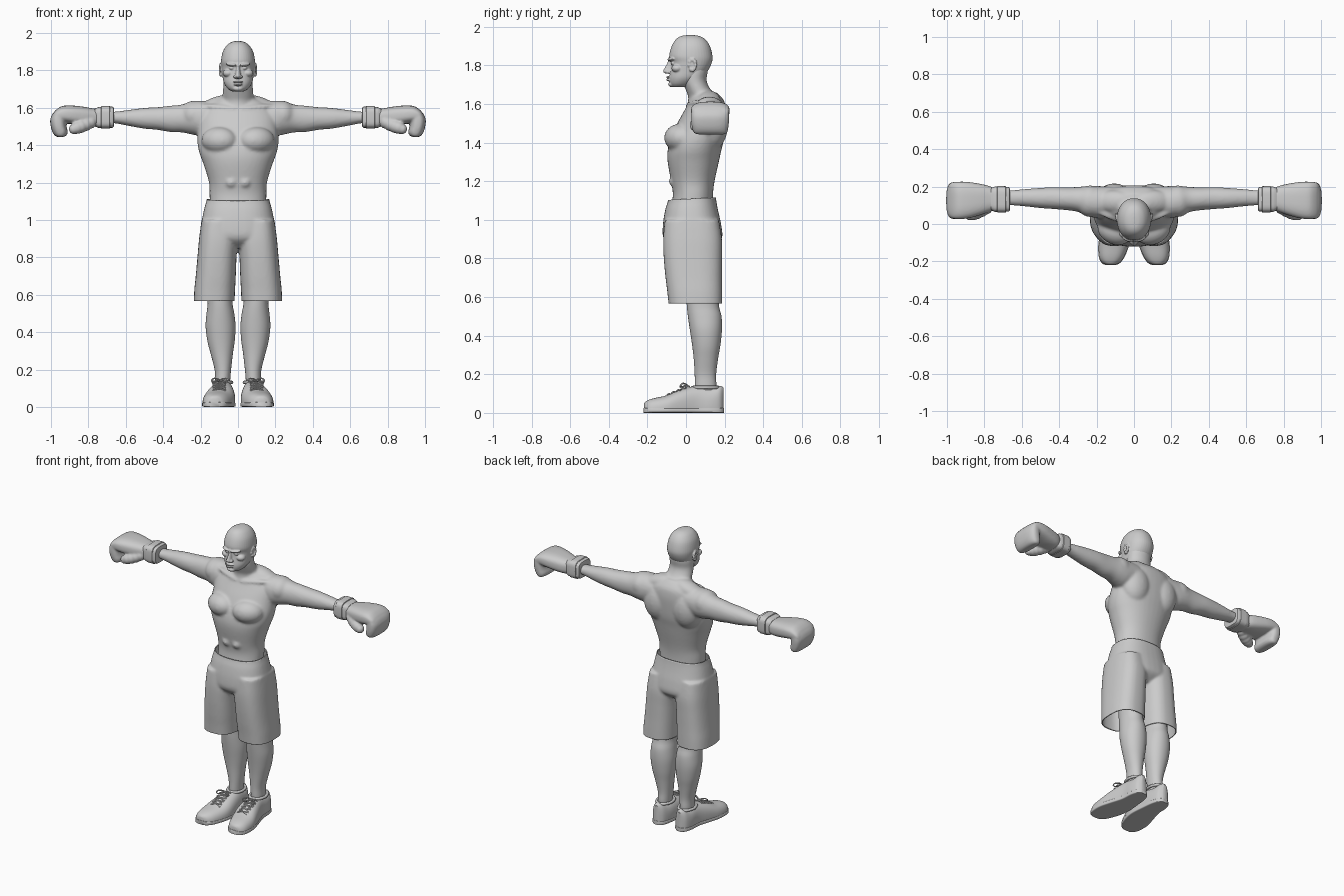
import bpy, bmesh, math
from mathutils import Matrix, Vector, Euler

ORDER = {'x': (0, 1, 2), 'y': (1, 0, 2), 'z': (1, 2, 0)}


def spline(rows, sub):
    """Smoothly interpolate between the given cross-sections."""
    out = []
    for i in range(len(rows) - 1):
        p = [Vector(rows[max(0, min(len(rows) - 1, i + k))]) for k in (-1, 0, 1, 2)]
        for s in range(sub):
            t = s / sub
            out.append(0.5 * (2 * p[1] + (p[2] - p[0]) * t + (2 * p[0] - 5 * p[1] + 4 * p[2] - p[3]) * t * t
                              + (3 * p[1] - p[0] - 3 * p[2] + p[3]) * t ** 3))
    return out + [Vector(rows[-1])]


def loft(bm, axis, rows, n=2.0, mirror=False, seg=40, sub=4):
    """Rows are (position along axis, low/high, low/high); n sets squareness."""
    for side in ((1, -1) if mirror else (1,)):
        rings = []
        for t, u0, u1, v0, v1 in spline([tuple(r) for r in rows], sub):
            ring = []
            for k in range(seg):
                c, s = math.cos(2 * math.pi * k / seg), math.sin(2 * math.pi * k / seg)
                u = (u0 + u1) / 2 + (u1 - u0) / 2 * math.copysign(abs(c) ** (2 / n), c)
                v = (v0 + v1) / 2 + (v1 - v0) / 2 * math.copysign(abs(s) ** (2 / n), s)
                co = {'x': (t, u, v), 'y': (u, t, v), 'z': (u, v, t)}[axis]
                ring.append(bm.verts.new((co[0] * side, co[1], co[2])))
            rings.append(ring)
        for a, b in zip(rings, rings[1:]):
            for k in range(seg):
                bm.faces.new((a[k], a[(k + 1) % seg], b[(k + 1) % seg], b[k]))
        bm.faces.new(rings[0])
        bm.faces.new(rings[-1])


def ball(bm, loc, size, rot=(0, 0, 0), mirror=True):
    m = Matrix.Translation(loc) @ Euler([math.radians(a) for a in rot]).to_matrix().to_4x4() @ Matrix.Diagonal((*size, 1))
    for side in ((1, -1) if mirror else (1,)):
        bmesh.ops.create_uvsphere(bm, u_segments=24, v_segments=14, radius=1,
                                  matrix=Matrix.Diagonal((side, 1, 1, 1)) @ m)


def sym(rows):
    return [(z, -h, h, f, b) for z, h, f, b in rows]


def finish(name, bm, voxel=0, smooth=4):
    bmesh.ops.recalc_face_normals(bm, faces=bm.faces)
    me = bpy.data.meshes.new(name)
    bm.to_mesh(me)
    bm.free()
    ob = bpy.data.objects.new(name, me)
    bpy.context.collection.objects.link(ob)
    bpy.ops.object.select_all(action='DESELECT')
    bpy.context.view_layer.objects.active = ob
    ob.select_set(True)
    if voxel:
        r = ob.modifiers.new("fuse", 'REMESH')
        r.mode, r.voxel_size, r.use_smooth_shade = 'VOXEL', voxel, True
        s = ob.modifiers.new("soften", 'SMOOTH')
        s.factor, s.iterations = 0.5, smooth
        bpy.ops.object.convert(target='MESH')
        ob.data.shade_smooth()
    else:
        bpy.ops.object.shade_smooth_by_angle(angle=math.radians(40))
    return ob


# Torso, neck and arms fused into one skin
bm = bmesh.new()
loft(bm, 'z', sym([(1.04, .15, -.08, .14), (1.13, .152, -.068, .14), (1.2, .155, -.078, .148), (1.3, .185, -.095, .17),
                   (1.36, .207, -.095, .183), (1.42, .217, -.08, .197), (1.5, .212, -.045, .205),
                   (1.56, .205, -.012, .207), (1.61, .17, .015, .2), (1.64, .12, .03, .18), (1.66, .07, .04, .16)]), 2.2)
loft(bm, 'z', sym([(1.57, .1, 0, .2), (1.63, .09, .012, .182), (1.67, .083, 0, .132), (1.72, .079, -.02, .107),
                   (1.77, .079, -.02, .113), (1.82, .07, -.01, .11)]))
loft(bm, 'x', [(.12, .04, .2, 1.48, 1.63), (.2, .032, .203, 1.452, 1.638), (.25, .045, .203, 1.458, 1.635),
               (.3, .065, .198, 1.468, 1.617), (.36, .074, .196, 1.47, 1.611), (.43, .08, .197, 1.482, 1.603),
               (.5, .085, .193, 1.488, 1.599), (.58, .094, .187, 1.502, 1.589), (.66, .1, .18, 1.517, 1.579),
               (.72, .1, .18, 1.517, 1.579)], 2.1, True)
ball(bm, (.1, -.033, 1.425), (.098, .077, .072), (0, 0, 22))     # chest
ball(bm, (.105, .135, 1.49), (.1, .082, .13))                    # upper back
ball(bm, (.11, .12, 1.615), (.11, .06, .045), (0, 18, 0))        # neck slope
ball(bm, (.235, .122, 1.56), (.075, .085, .078))                 # shoulder
ball(bm, (.1, .035, 1.603), (.1, .02, .014), (0, -6, 18))        # collar bone
for z in (1.2, 1.27, 1.33):
    ball(bm, (.036, -.055, z), (.034, .034, .032))               # stomach
finish("body", bm, .008, 8)

# Head
bm = bmesh.new()
loft(bm, 'z', sym([(1.957, .008, .01, .04), (1.952, .033, -.025, .07), (1.935, .059, -.052, .1), (1.9, .081, -.074, .124),
                   (1.85, .091, -.087, .137), (1.815, .089, -.077, .134), (1.775, .084, -.08, .115),
                   (1.735, .076, -.086, .08), (1.705, .057, -.083, .04), (1.688, .035, -.072, .01)]), 2.15)
loft(bm, 'z', sym([(1.84, .009, -.092, -.05), (1.815, .01, -.096, -.05), (1.785, .014, -.112, -.05),
                   (1.768, .018, -.119, -.05), (1.757, .013, -.105, -.05)]), 2, seg=20)
ball(bm, (.034, -.076, 1.832), (.034, .017, .009), (0, -5, 22))    # brow
ball(bm, (.034, -.066, 1.812), (.015, .014, .009))                 # eye
ball(bm, (.052, -.045, 1.785), (.03, .03, .022))                   # cheek
ball(bm, (.014, -.092, 1.766), (.011, .014, .009))                 # nostril
ball(bm, (0, -.088, 1.739), (.027, .016, .006), mirror=False)      # upper lip
ball(bm, (0, -.087, 1.725), (.024, .016, .007), mirror=False)      # lower lip
ball(bm, (0, -.07, 1.702), (.028, .023, .015), mirror=False)       # chin
for k in range(9):                                                 # ear rim
    a = math.radians(-120 + k * 38)
    ball(bm, (.091 + .004 * math.cos(a), .033 + .017 * math.cos(a), 1.803 + .027 * math.sin(a)), (.009, .008, .011))
ball(bm, (.086, .03, 1.803), (.008, .017, .028))
finish("head", bm, .0035, 4)

# Shorts: hips and two trouser legs, trimmed open at waist and hem
bm = bmesh.new()
loft(bm, 'z', sym([(1.14, .163, -.088, .153), (1.1, .17, -.093, .157), (1.05, .183, -.108, .166),
                   (.97, .197, -.12, .183), (.9, .19, -.115, .185), (.85, .12, -.06, .13)]), 2.4)
loft(bm, 'z', [(1.0, .02, .195, -.11, .17), (.9, .003, .208, -.118, .186), (.8, .008, .217, -.115, .187),
               (.7, .012, .226, -.106, .187), (.62, .016, .234, -.096, .188), (.53, .02, .238, -.087, .188)], 2.6, True)
shorts = finish("shorts", bm, .008, 6)
bm = bmesh.new()
bm.from_mesh(shorts.data)
for co, no in (((0, 0, .567), (0, 0, 1)), ((0, 0, 1.108), (0, .05, -1))):
    bmesh.ops.bisect_plane(bm, geom=bm.verts[:] + bm.edges[:] + bm.faces[:], plane_co=co, plane_no=no, clear_inner=True)
bm.to_mesh(shorts.data)
bm.free()
shorts.data.shade_smooth()
shorts.modifiers.new("cloth", 'SOLIDIFY').thickness = .006

# Lower legs
bm = bmesh.new()
loft(bm, 'z', [(.08, .045, .12, .05, .15), (.14, .042, .122, .046, .157), (.2, .037, .125, .045, .156),
               (.28, .028, .145, .04, .166), (.35, .018, .163, .032, .178), (.43, .013, .173, .02, .186),
               (.5, .02, .168, .01, .184), (.56, .03, .162, .004, .17), (.66, .03, .165, 0, .17)], 2.1, True)
finish("lower_legs", bm)

# Shoes: domed uppers cut flat on sole slabs
outline = [(-.217, .1, .15), (-.205, .075, .172), (-.17, .05, .187), (-.1, .025, .188), (-.03, .015, .17),
           (.06, .022, .143), (.13, .03, .138), (.175, .045, .125), (.195, .07, .1)]
tops = (.05, .062, .075, .091, .12, .141, .13, .14, .13)
bm = bmesh.new()
loft(bm, 'y', [(y, a, b, -.05, t) for (y, a, b), t in zip(outline, tops)], 2.5, True)
bmesh.ops.bisect_plane(bm, geom=bm.verts[:] + bm.edges[:] + bm.faces[:], plane_co=(0, 0, .012),
                       plane_no=(0, 0, 1), clear_inner=True)
finish("shoe_uppers", bm)
bm = bmesh.new()
loft(bm, 'y', [(y * 1.01, a - .002, b + .002, 0, .026) for y, a, b in outline], 6, True)
finish("shoe_soles", bm)


def tubes(name, paths, radius):
    cu = bpy.data.curves.new(name, 'CURVE')
    cu.dimensions, cu.bevel_depth, cu.bevel_resolution = '3D', radius, 2
    for pts, cyclic in paths:
        for side in (1, -1):
            sp = cu.splines.new('NURBS')
            sp.points.add(len(pts) - 1)
            for q, (x, y, z) in zip(sp.points, pts):
                q.co = (x * side, y, z, 1)
            sp.use_endpoint_u, sp.use_cyclic_u, sp.order_u, sp.resolution_u = True, cyclic, 3, 4
    bpy.context.collection.objects.link(bpy.data.objects.new(name, cu))


# Crossed laces with a bow, and padded ankle collars
laces = []
for k in range(5):
    y = -.09 + k * .024
    z = .138 + .43 * y
    for s in (1, -1):
        laces.append(([(.1 - s * .035, y - .01, z - .012), (.1, y, z + .006), (.1 + s * .035, y + .012, z - .004)], False))
for s in (1, -1):
    laces.append(([(.097, .005, .145), (.097 + s * .03, -.015, .158), (.097 + s * .05, -.03, .14),
                   (.097 + s * .025, -.03, .13), (.097, .005, .145)], False))
tubes("laces", laces, .004)
tubes("shoe_collars", [([(.082 + .05 * math.cos(a), .102 + .068 * math.sin(a), .132) for a in
                         [k * math.pi / 6 for k in range(12)]], True)], .009)

# Glove cuffs with a raised strap
bm = bmesh.new()
loft(bm, 'x', [(.662, .085, .18, 1.51, 1.59), (.665, .07, .194, 1.497, 1.602), (.672, .066, .198, 1.493, 1.606),
               (.745, .065, .2, 1.492, 1.604), (.755, .07, .196, 1.496, 1.6), (.765, .075, .19, 1.5, 1.596)], 4, True, sub=1)
loft(bm, 'x', [(.684, .064, .2, 1.491, 1.608), (.686, .062, .202, 1.489, 1.61), (.73, .062, .203, 1.489, 1.609),
               (.732, .064, .2, 1.491, 1.606)], 4, True, sub=1)
finish("glove_cuffs", bm)

# Gloves: padded back, fingers folded down, hooked thumb
bm = bmesh.new()
loft(bm, 'x', [(.745, .075, .19, 1.503, 1.592), (.78, .062, .205, 1.499, 1.597), (.83, .045, .216, 1.502, 1.606),
               (.89, .03, .225, 1.512, 1.612), (.94, .026, .226, 1.52, 1.609), (.975, .032, .222, 1.525, 1.587),
               (.99, .05, .21, 1.53, 1.565)], 2.8, True)
loft(bm, 'z', [(1.443, .94, .962, .06, .2), (1.45, .92, .978, .042, .212), (1.47, .91, .992, .033, .218),
               (1.5, .917, 1.001, .028, .222), (1.535, .92, 1.004, .027, .224), (1.565, .92, .993, .03, .222),
               (1.585, .92, .975, .04, .21)], 2.8, True)
for x, y, z, r in ((.79, .085, 1.522, .034), (.815, .072, 1.51, .035), (.84, .06, 1.5, .035), (.86, .052, 1.493, .033),
                   (.878, .047, 1.486, .027)):
    ball(bm, (x, y, z), (r, r, r))
finish("gloves", bm, .006, 4)
